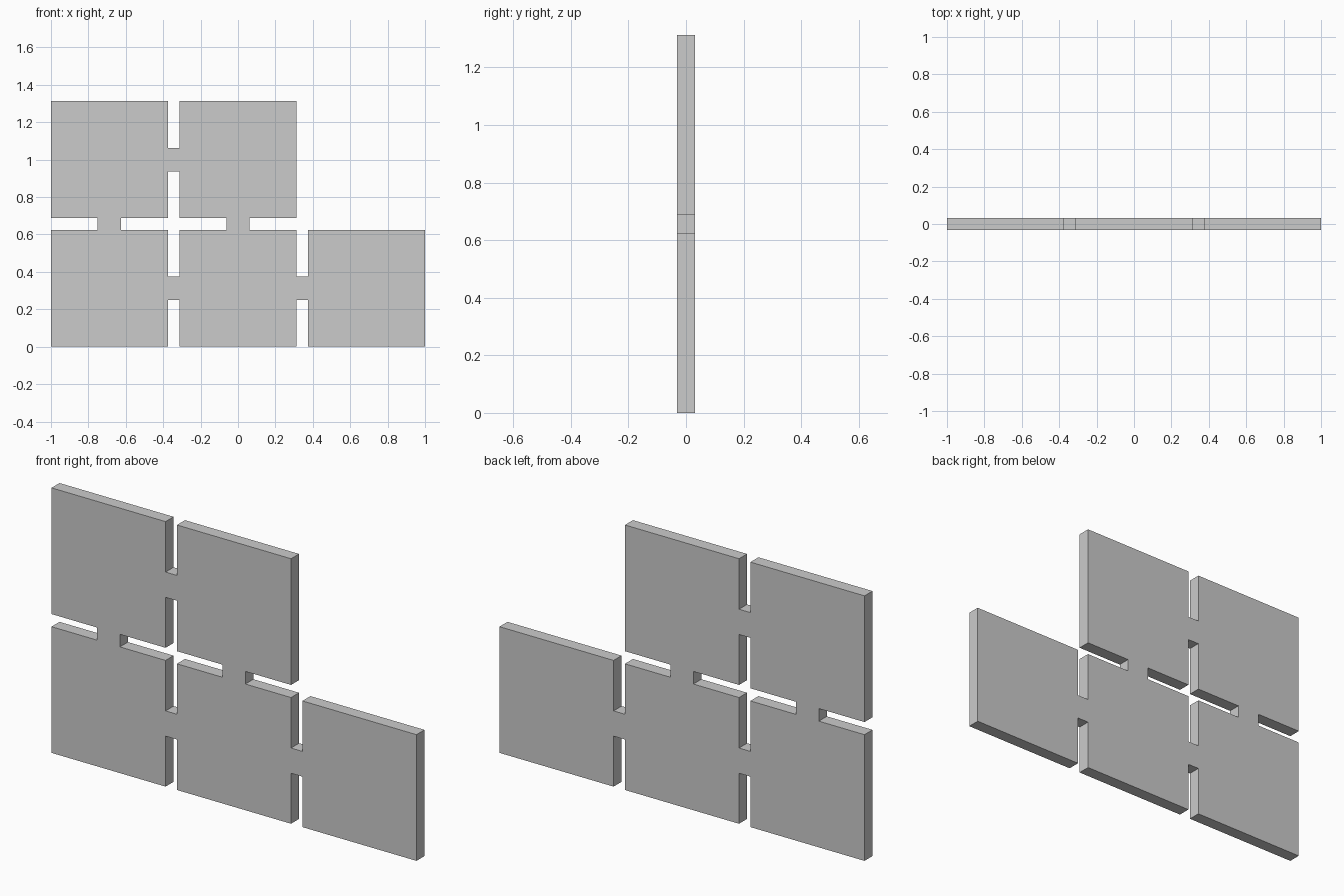
import bpy, bmesh

if "Cube" in bpy.data.objects:
    bpy.data.objects.remove(bpy.data.objects["Cube"])

TILE, GAP, LINK = 0.625, 0.0625, 0.125
PITCH = TILE + GAP
THICK = 0.0625
ROWS = [3, 2]          # tiles per row, bottom row first

bm = bmesh.new()


def cell(x0, x1, z0, z1):
    """One flat rectangle in the front plane."""
    bm.faces.new([bm.verts.new((x - 1.0, 0, z))
                  for x, z in ((x0, z0), (x1, z0), (x1, z1), (x0, z1))])


# break lines within a tile, so bridges share its edge vertices
a, b = (TILE - LINK) / 2, (TILE + LINK) / 2
cuts = [0, a, b, TILE]

for r, count in enumerate(ROWS):
    for c in range(count):
        x, z = c * PITCH, r * PITCH
        # square tile
        for i in range(3):
            for j in range(3):
                cell(x + cuts[i], x + cuts[i + 1], z + cuts[j], z + cuts[j + 1])
        # bridge to the tile on the right
        if c + 1 < count:
            cell(x + TILE, x + PITCH, z + a, z + b)
        # bridge to the tile above
        if r + 1 < len(ROWS) and c < ROWS[r + 1]:
            cell(x + a, x + b, z + TILE, z + PITCH)

bmesh.ops.remove_doubles(bm, verts=bm.verts, dist=0.0005)
bmesh.ops.recalc_face_normals(bm, faces=bm.faces)
mesh = bpy.data.meshes.new("linked_tile_panel")
bm.to_mesh(mesh)
bm.free()
panel = bpy.data.objects.new("linked_tile_panel", mesh)
bpy.context.collection.objects.link(panel)

# panel thickness
solid = panel.modifiers.new("thickness", 'SOLIDIFY')
solid.thickness = THICK
solid.offset = 0
